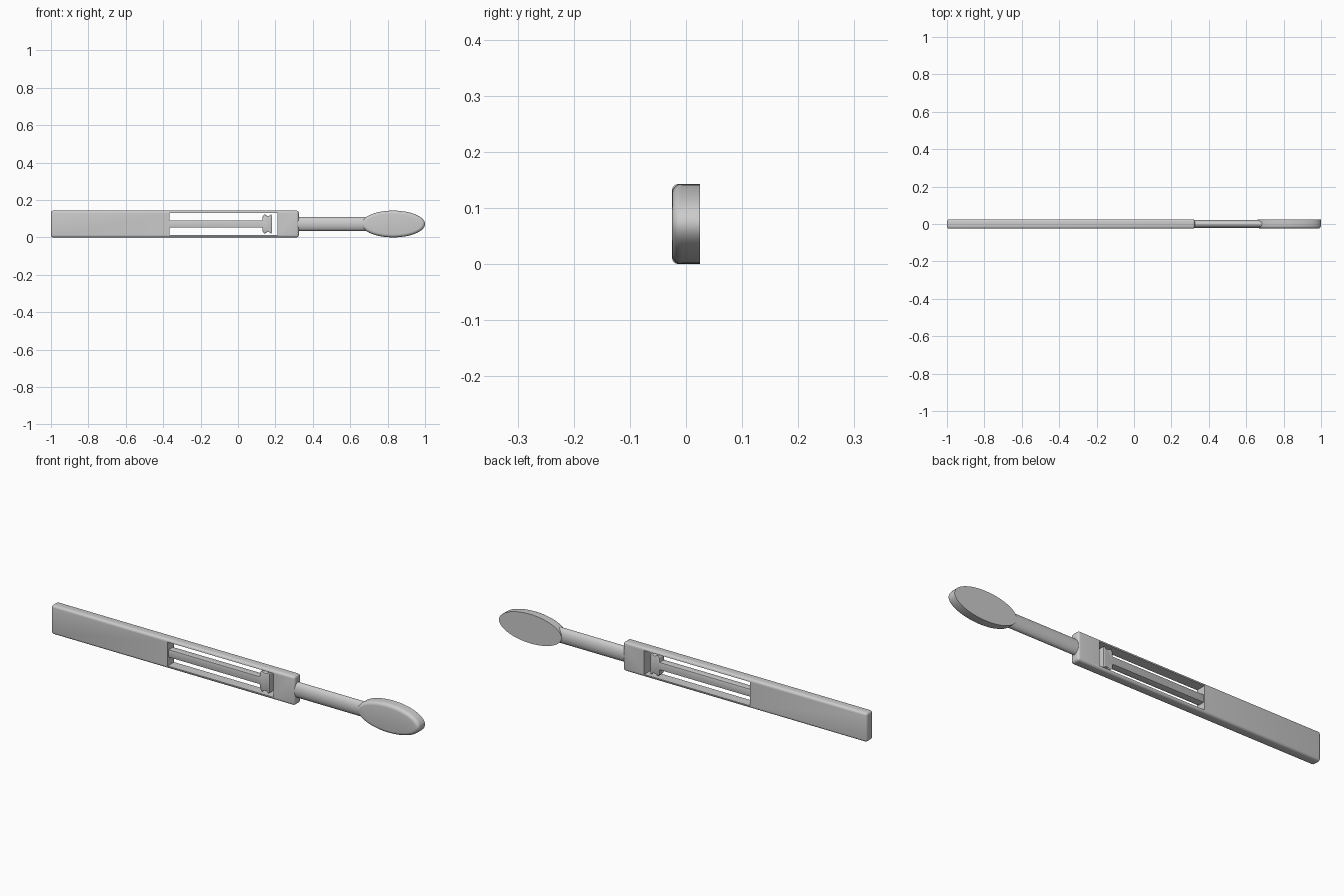
import bpy, bmesh, math

if "Cube" in bpy.data.objects:
    bpy.data.objects.remove(bpy.data.objects["Cube"])

MID = 0.0715          # height of the long axis
HALF = 0.025          # half thickness

grey = bpy.data.materials.new("satin_grey")
grey.use_nodes = True
colour = (0.6, 0.6, 0.6, 1)
grey.diffuse_color = colour
grey.node_tree.nodes["Principled BSDF"].inputs["Base Color"].default_value = colour


def prism(name, outline, y0, y1):
    """Extrude an (x, z) outline from y0 to y1."""
    bm = bmesh.new()
    base = bm.faces.new([bm.verts.new((x, y0, z)) for x, z in outline])
    ext = bmesh.ops.extrude_face_region(bm, geom=[base])
    for v in ext["geom"]:
        if isinstance(v, bmesh.types.BMVert):
            v.co.y = y1
    bmesh.ops.recalc_face_normals(bm, faces=bm.faces)
    mesh = bpy.data.meshes.new(name)
    bm.to_mesh(mesh)
    bm.free()
    ob = bpy.data.objects.new(name, mesh)
    bpy.context.collection.objects.link(ob)
    mesh.materials.append(grey)
    return ob


def apply_modifiers(ob):
    bpy.context.view_layer.update()
    graph = bpy.context.evaluated_depsgraph_get()
    mesh = bpy.data.meshes.new_from_object(ob.evaluated_get(graph))
    ob.modifiers.clear()
    ob.data = mesh


def rectangle(x0, x1, z0, z1):
    return [(x0, z0), (x1, z0), (x1, z1), (x0, z1)]


def ellipse(cx, rx, cz, rz, n):
    turns = [2 * math.pi * i / n for i in range(n)]
    return [(cx + rx * math.cos(t), cz + rz * math.sin(t)) for t in turns]


def smooth(ob, angle):
    bpy.ops.object.select_all(action='DESELECT')
    ob.select_set(True)
    bpy.context.view_layer.objects.active = ob
    bpy.ops.object.shade_smooth_by_angle(angle=math.radians(angle))


# Handle bar with softened edges and an open window
handle = prism("handle", rectangle(-1, 0.325, 0, 2 * MID), -HALF, HALF)
bevel = handle.modifiers.new("soft_edges", 'BEVEL')
bevel.width = 0.012
bevel.segments = 4
apply_modifiers(handle)
cutter = prism("window_cutter", rectangle(-0.365, 0.21, 0.013, 0.13), -0.1, 0.1)
cutter.hide_render = True
cut = handle.modifiers.new("window", 'BOOLEAN')
cut.object = cutter
cut.solver = 'EXACT'
apply_modifiers(handle)
bpy.data.objects.remove(cutter)
smooth(handle, 30)

# Spring tongue ending in a waisted clip, mirrored about the long axis
edge = [(-0.37, 0.019), (0.13, 0.019), (0.132, 0.04), (0.142, 0.053),
        (0.152, 0.044), (0.168, 0.044), (0.177, 0.053), (0.183, 0.046)]
outline = [(x, MID + h) for x, h in edge] + [(x, MID - h) for x, h in reversed(edge)]
tongue = prism("spring_tongue", outline, -0.018, 0.018)
soft = tongue.modifiers.new("soft_edges", 'BEVEL')
soft.width = 0.003
soft.segments = 2
apply_modifiers(tongue)
smooth(tongue, 30)

# Oval shaft, running along x
bpy.ops.mesh.primitive_cylinder_add(vertices=48, radius=1, depth=0.42,
                                    location=(0.51, 0, MID),
                                    rotation=(0, math.pi / 2, 0))
shaft = bpy.context.object
shaft.name = "shaft"
shaft.scale = (0.0375, 0.0225, 1)
shaft.data.materials.append(grey)
smooth(shaft, 40)

# Oval paddle: flat back, rounded front rim
paddle = prism("paddle", ellipse(0.83, 0.17, MID, MID, 72), -HALF, HALF)
bm = bmesh.new()
bm.from_mesh(paddle.data)
rim = [e for e in bm.edges if all(v.co.y < 0 for v in e.verts)]
bmesh.ops.bevel(bm, geom=rim, offset=0.017, segments=5, profile=0.5, affect='EDGES')
bm.to_mesh(paddle.data)
bm.free()
smooth(paddle, 35)
